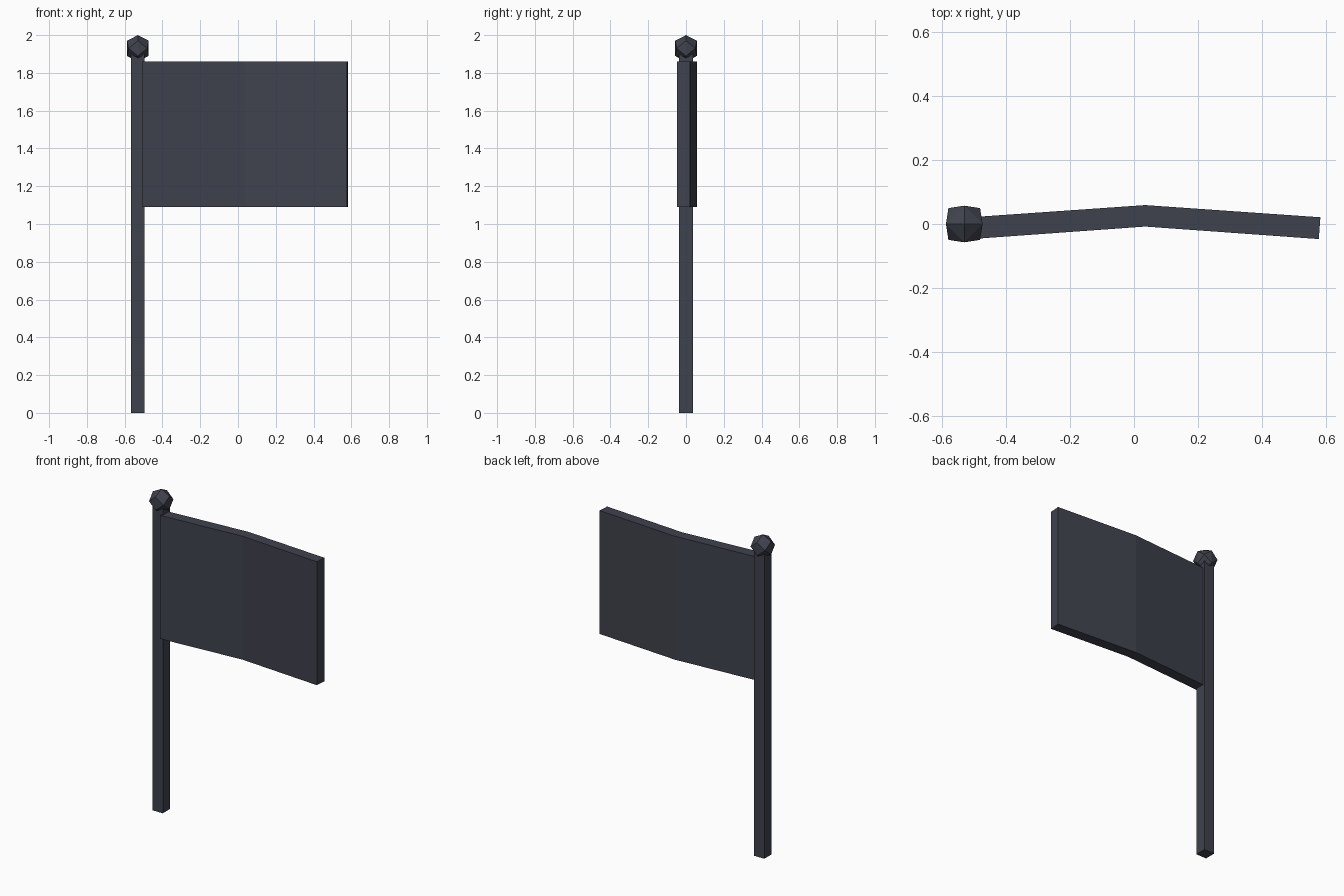
import bpy, bmesh
from math import radians
from mathutils import Matrix, Vector

if "Cube" in bpy.data.objects:
    bpy.data.objects.remove(bpy.data.objects["Cube"])

mat = bpy.data.materials.new("dark_slate")
mat.diffuse_color = (0.05, 0.055, 0.075, 1)
mat.use_nodes = True
mat.node_tree.nodes["Principled BSDF"].inputs["Base Color"].default_value = mat.diffuse_color
POLE_X = -0.53


def finish(name, bm):
    bmesh.ops.recalc_face_normals(bm, faces=bm.faces)
    mesh = bpy.data.meshes.new(name)
    bm.to_mesh(mesh)
    bm.free()
    mesh.materials.append(mat)
    obj = bpy.data.objects.new(name, mesh)
    bpy.context.collection.objects.link(obj)
    return obj


# Square pole
bm = bmesh.new()
bmesh.ops.create_cube(bm, size=1, matrix=Matrix.Translation((POLE_X, 0, 0.95))
                      @ Matrix.Diagonal((0.072, 0.072, 1.9, 1)))
finish("pole", bm)

# Faceted ball: a cube turned 45 degrees with each face raised to the sphere
R = 0.07
bm = bmesh.new()
bmesh.ops.create_cube(bm, size=2 * R / 3 ** 0.5)
bmesh.ops.poke(bm, faces=bm.faces[:])
for v in bm.verts:
    v.co = v.co.normalized() * R
bmesh.ops.transform(bm, verts=bm.verts, matrix=Matrix.Translation((POLE_X, 0, 1.93))
                    @ Matrix.Rotation(radians(45), 4, 'Z'))
finish("finial", bm)

# Flag: bent outline seen from above, one half per quad, extruded upward
bottom, top = 1.09, 1.86
front = [(-0.507, -0.047), (0.035, -0.008), (0.577, -0.047)]
back = [(-0.512, 0.021), (0.035, 0.059), (0.582, 0.021)]
bm = bmesh.new()
fv = [bm.verts.new((x, y, bottom)) for x, y in front]
bv = [bm.verts.new((x, y, bottom)) for x, y in back]
for i in range(2):
    bm.faces.new((fv[i], fv[i + 1], bv[i + 1], bv[i]))
ext = bmesh.ops.extrude_face_region(bm, geom=bm.faces[:], use_keep_orig=True)
moved = [e for e in ext["geom"] if isinstance(e, bmesh.types.BMVert)]
bmesh.ops.translate(bm, verts=moved, vec=Vector((0, 0, top - bottom)))
finish("flag", bm)
